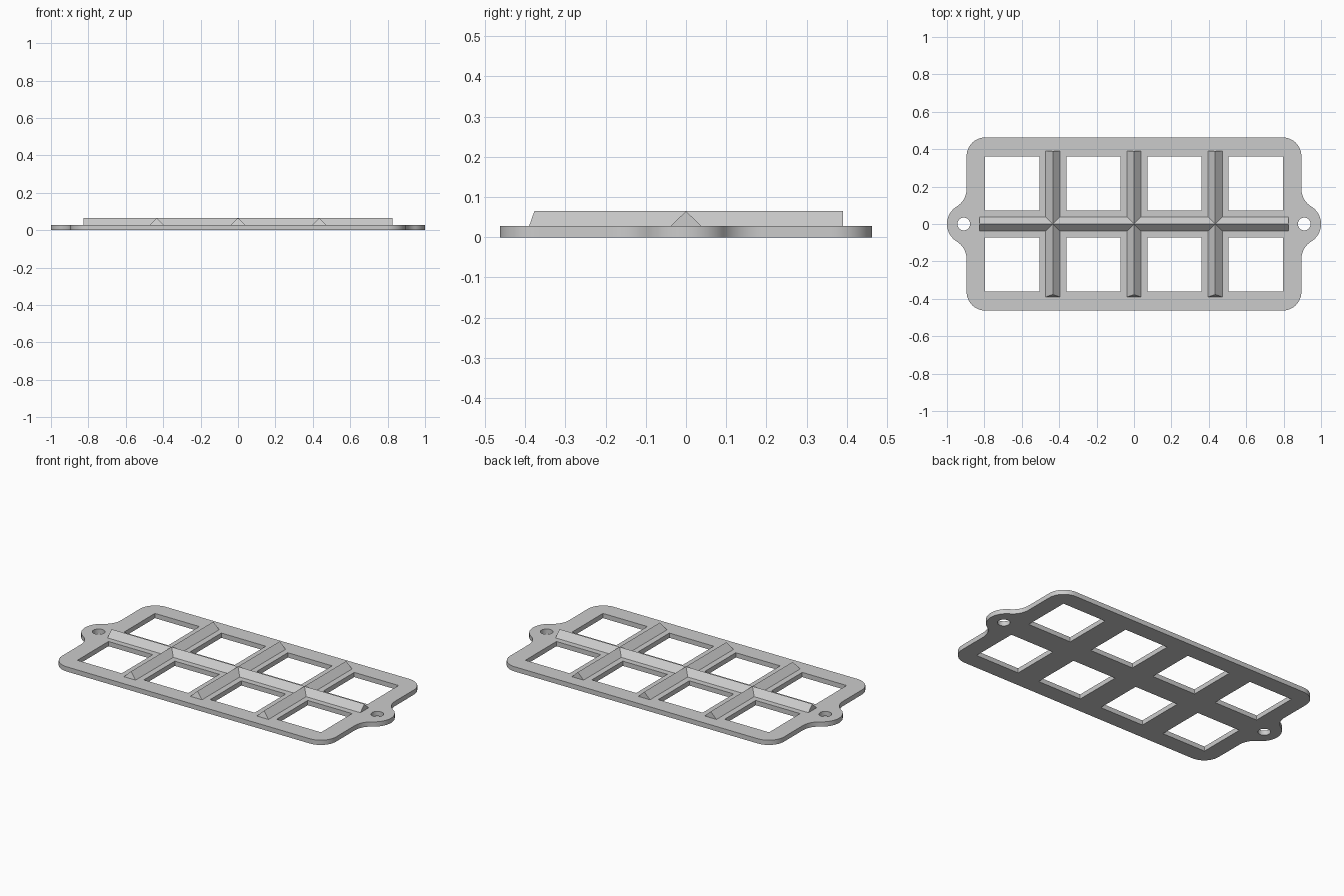
import bpy
from math import sin, cos, pi, sqrt, atan2, radians

cube = bpy.data.objects.get("Cube")
if cube:
    bpy.data.objects.remove(cube, do_unlink=True)

THICK, TOP = 0.028, 0.065      # plate thickness, rib crest height
HX, HY, CORNER = 0.895, 0.463, 0.1
PITCH, WINDOW = 0.434, 0.145   # window spacing and half size
RIB = 0.038                    # rib half width

gray = bpy.data.materials.new("matte gray")
gray.use_nodes = True
color = (0.6, 0.6, 0.6, 1)
gray.diffuse_color = color
gray.node_tree.nodes["Principled BSDF"].inputs["Base Color"].default_value = color


def arc(cx, cy, r, a, b, n=12):
    return [(cx + r * cos(a + (b - a) * i / n), cy + r * sin(a + (b - a) * i / n))
            for i in range(n + 1)]


def activate(obj):
    bpy.ops.object.select_all(action='DESELECT')
    obj.select_set(True)
    bpy.context.view_layer.objects.active = obj


# Outline quarter: half of the rounded lug, concave fillet, rounded corner
lug_x, lug_r = 0.89, 0.11
fillet_x = HX + lug_r
fillet_y = sqrt((2 * lug_r) ** 2 - (fillet_x - lug_x) ** 2)
tangent = atan2(fillet_y, fillet_x - lug_x)
quarter = arc(lug_x, 0, lug_r, 0, tangent)
quarter += arc(fillet_x, fillet_y, lug_r, tangent - pi, -pi)[1:]
quarter += arc(HX - CORNER, HY - CORNER, CORNER, 0, pi / 2)

# Mirror the quarter into the full closed outline
half = quarter + [(-x, y) for x, y in reversed(quarter)]
outline = half + [(x, -y) for x, y in reversed(half[1:-1])]

# Windows and screw holes
loops = [outline]
for sx in (-1.5, -0.5, 0.5, 1.5):
    for sy in (-0.5, 0.5):
        loops.append([(sx * PITCH + dx * WINDOW, sy * PITCH + dy * WINDOW)
                      for dx, dy in ((-1, -1), (1, -1), (1, 1), (-1, 1))])
for side in (-1, 1):
    loops.append(arc(side * 0.91, 0, 0.034, 0, 2 * pi, 32)[:-1])

# Plate: filled flat curve with thickness
curve = bpy.data.curves.new("plate", 'CURVE')
curve.dimensions = '2D'
curve.fill_mode = 'BOTH'
curve.extrude = THICK / 2
for loop in loops:
    spline = curve.splines.new('POLY')
    spline.points.add(len(loop) - 1)
    for point, (x, y) in zip(spline.points, loop):
        point.co = (x, y, 0, 1)
    spline.use_cyclic_u = True
plate = bpy.data.objects.new("plate", curve)
plate.location.z = THICK / 2
bpy.context.collection.objects.link(plate)
activate(plate)
bpy.ops.object.convert(target='MESH')
plate = bpy.context.object
bpy.ops.object.mode_set(mode='EDIT')
bpy.ops.mesh.select_all(action='SELECT')
bpy.ops.mesh.remove_doubles(threshold=0.0001)
bpy.ops.mesh.normals_make_consistent(inside=False)
bpy.ops.object.mode_set(mode='OBJECT')
plate.data.materials.clear()
plate.data.materials.append(gray)
bpy.ops.object.shade_smooth_by_angle(angle=radians(30))


# Triangular rib running along local y, with an optional sloped front end
def rib(name, x, length, slope=0.0, turn=0.0):
    verts = []
    for y, crest in ((-length, -length + slope), (length, length)):
        verts += [(-RIB, y, THICK), (RIB, y, THICK), (0, crest, TOP)]
    faces = [(0, 1, 2), (5, 4, 3), (1, 4, 5, 2), (3, 0, 2, 5), (0, 3, 4, 1)]
    mesh = bpy.data.meshes.new(name)
    mesh.from_pydata(verts, [], faces)
    mesh.materials.append(gray)
    obj = bpy.data.objects.new(name, mesh)
    obj.location.x = x
    obj.rotation_euler.z = turn
    bpy.context.collection.objects.link(obj)


rib("long_rib", 0, 0.826, turn=pi / 2)
for name, step in (("right", -1), ("middle", 0), ("left", 1)):
    rib(name + "_cross_rib", step * PITCH, 0.39, slope=0.013)
